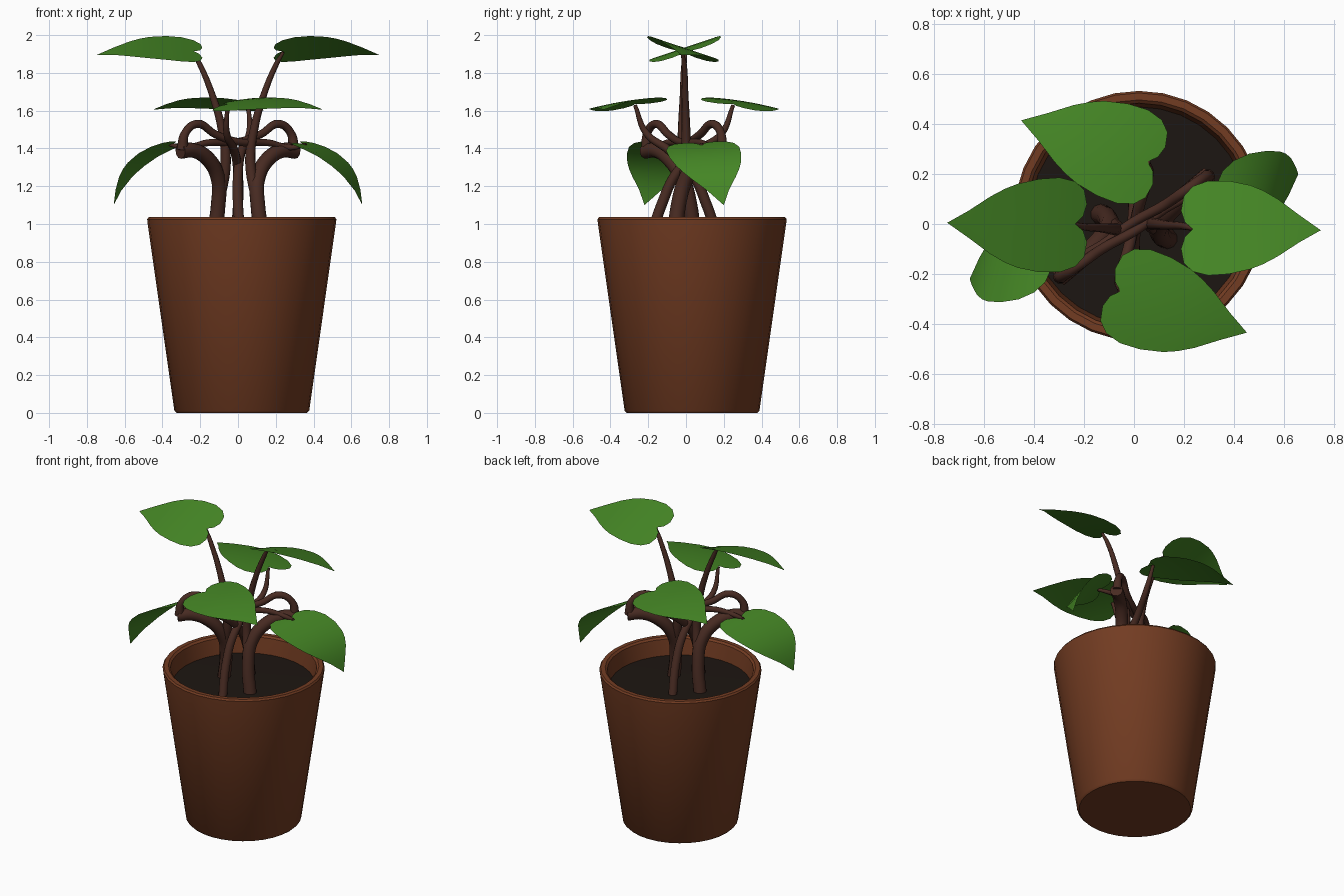
import bpy, bmesh, math
from mathutils import Vector, Matrix

if "Cube" in bpy.data.objects:
    bpy.data.objects.remove(bpy.data.objects["Cube"])

C2 = Vector((0, -0.01, 0))   # the plant repeats after a half turn about this axis


def material(name, rgb):
    m = bpy.data.materials.new(name)
    m.diffuse_color = (*rgb, 1)
    m.use_nodes = True
    m.node_tree.nodes["Principled BSDF"].inputs["Base Color"].default_value = m.diffuse_color
    return m


TERRACOTTA = material("terracotta", (0.17, 0.045, 0.016))
SOIL = material("soil", (0.012, 0.008, 0.006))
BARK = material("bark", (0.065, 0.024, 0.016))
GREEN = material("leaf_green", (0.058, 0.235, 0.018))


def finish(bm, name, mat):
    me = bpy.data.meshes.new(name)
    bm.to_mesh(me)
    bm.free()
    me.materials.append(mat)
    for p in me.polygons:
        p.use_smooth = True
    ob = bpy.data.objects.new(name, me)
    bpy.context.collection.objects.link(ob)
    return ob


def half_turn_copy(ob, name):
    c = ob.copy()
    c.name = name
    c.matrix_world = (Matrix.Translation(C2) @ Matrix.Rotation(math.pi, 4, 'Z')
                      @ Matrix.Translation(-C2))
    bpy.context.collection.objects.link(c)


def lathe(name, profile, mat, center=(0.02, 0.032), n=32):
    bm = bmesh.new()
    rings = []
    for r, z in profile:
        if r == 0:
            rings.append([bm.verts.new((*center, z))])
        else:
            rings.append([bm.verts.new((center[0] + r * math.cos(2 * math.pi * i / n),
                                        center[1] + r * math.sin(2 * math.pi * i / n), z))
                          for i in range(n)])
    for a, b in zip(rings, rings[1:]):
        for i in range(n):
            j = (i + 1) % n
            if len(a) == 1:
                bm.faces.new((a[0], b[j], b[i]))
            elif len(b) == 1:
                bm.faces.new((a[i], a[j], b[0]))
            else:
                bm.faces.new((a[i], a[j], b[j], b[i]))
    ob = finish(bm, name, mat)
    bpy.context.view_layer.objects.active = ob
    ob.select_set(True)
    bpy.ops.object.shade_smooth_by_angle(angle=math.radians(40))
    ob.select_set(False)


# Pot with a rounded lip, and the soil inside it
lathe("pot", [(0, 0), (0.345, 0), (0.357, 0.012), (0.498, 1.0), (0.501, 1.025), (0.493, 1.036),
              (0.465, 1.036), (0.452, 1.025), (0.448, 1.0), (0.435, 0.9)], TERRACOTTA)
lathe("soil", [(0.437, 0.92), (0.2, 0.922), (0, 0.922)], SOIL)


# Stems: tapered tubes through (x, y, z, radius) points
def stem(name, pts):
    cu = bpy.data.curves.new(name, 'CURVE')
    cu.dimensions = '3D'
    cu.bevel_depth = 1
    cu.bevel_resolution = 3
    cu.use_fill_caps = True
    cu.resolution_u = 6
    sp = cu.splines.new('BEZIER')
    sp.bezier_points.add(len(pts) - 1)
    for bp, (x, y, z, r) in zip(sp.bezier_points, pts):
        bp.co = (x, y, z)
        bp.radius = r
        bp.handle_left_type = bp.handle_right_type = 'AUTO'
    cu.materials.append(BARK)
    ob = bpy.data.objects.new(name, cu)
    bpy.context.collection.objects.link(ob)
    bpy.context.view_layer.objects.active = ob
    ob.select_set(True)
    bpy.ops.object.convert(target='MESH')
    ob = bpy.context.view_layer.objects.active
    ob.select_set(False)
    half_turn_copy(ob, name + "_opposite")


stem("thick_stem", [(0.135, -0.06, 0.9, .042), (0.105, -0.04, 1.1, .04), (0.105, 0.0, 1.24, .04),
                    (0.16, 0.07, 1.345, .04), (0.24, 0.14, 1.39, .04), (0.305, 0.195, 1.385, .04)])
stem("arched_stem", [(0.295, 0.19, 1.39, .03), (0.28, 0.185, 1.48, .022), (0.215, 0.14, 1.53, .022),
                     (0.12, 0.075, 1.475, .021), (0.0, 0.01, 1.435, .02), (-0.16, -0.1, 1.43, .018),
                     (-0.28, -0.14, 1.405, .015), (-0.36, -0.1, 1.42, .01)])
stem("middle_stem", [(0.02, -0.195, 0.9, .028), (0.0, -0.13, 1.1, .028), (0.0, -0.05, 1.27, .026),
                     (0.02, 0.07, 1.39, .023), (0.06, 0.19, 1.48, .018), (0.055, 0.25, 1.63, .01)])
stem("tall_stem", [(0.1, -0.03, 1.12, .03), (0.065, 0.0, 1.33, .028), (0.085, 0.0, 1.5, .023),
                   (0.135, -0.005, 1.68, .018), (0.205, -0.01, 1.85, .014), (0.24, -0.02, 1.91, .008)])

# Heart shaped half outline: (fraction of length, half width)
HEART = [(0, 0), (-.06, .03), (-.09, .08), (-.07, .14), (0, .18), (.12, .2), (.28, .197),
         (.45, .177), (.55, .155), (.66, .122), (.83, .058), (1, 0)]


def leaf(name, notch, tip, across, bend, cup=0.0):
    notch, tip, across = Vector(notch), Vector(tip), Vector(across).normalized()
    axis = tip - notch
    normal = axis.cross(across).normalized()
    if normal.z < 0:
        normal.negate()
    cols = 5
    bm = bmesh.new()
    rows = []
    for k, (s, w) in enumerate(HEART):
        mid = (k / (len(HEART) - 1)) ** 1.5
        row = []
        for c in range(-cols, cols + 1):
            t = abs(c) / cols
            a = mid + (s - mid) * t
            b = w * c / cols
            lift = bend * 4 * a * (1 - a) - cup * (b / 0.2) ** 2
            row.append(bm.verts.new(notch + axis * a + across * b + normal * lift))
        rows.append(row)
    for r, q in zip(rows, rows[1:]):
        for i in range(2 * cols):
            bm.faces.new((r[i], r[i + 1], q[i + 1], q[i]))
    bmesh.ops.remove_doubles(bm, verts=bm.verts, dist=0.0005)
    bmesh.ops.recalc_face_normals(bm, faces=bm.faces)
    if sum(f.normal.z for f in bm.faces) < 0:
        bmesh.ops.reverse_faces(bm, faces=bm.faces)
    ob = finish(bm, name, GREEN)
    half_turn_copy(ob, name + "_opposite")


leaf("top_leaf", (0.235, -0.02, 1.915), (0.748, -0.025, 1.895), (0, 0.95, -0.32), 0.03)
leaf("middle_leaf", (0.055, 0.25, 1.635), (-0.452, 0.415, 1.605), (0.32, 0.95, -0.17), 0.025, 0.01)
leaf("drooping_leaf", (0.355, 0.08, 1.42), (0.658, 0.2, 1.1), (0.25, 0.97, 0.05), 0.065)
